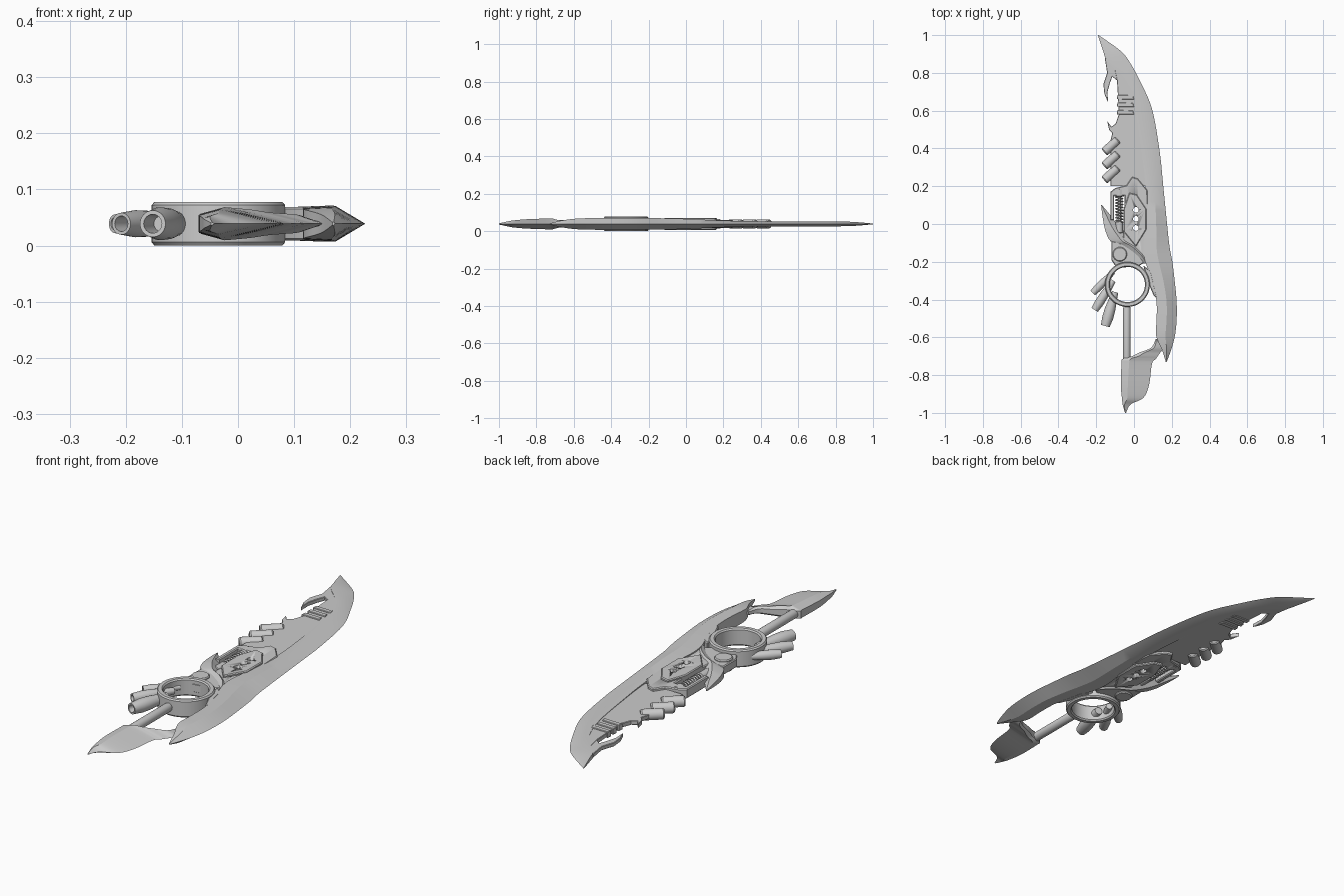
import bpy, bmesh, math
from mathutils import Vector

MID = 0.039  # height of the symmetry plane

cube = bpy.data.objects.get("Cube")
if cube:
    bpy.data.objects.remove(cube, do_unlink=True)

grey = bpy.data.materials.new("plain_grey")
grey.use_nodes = True
grey.diffuse_color = (0.6, 0.6, 0.6, 1)
grey.node_tree.nodes["Principled BSDF"].inputs["Base Color"].default_value = (0.6, 0.6, 0.6, 1)


def finish(name, bm, angle=35):
    bmesh.ops.recalc_face_normals(bm, faces=bm.faces)
    mesh = bpy.data.meshes.new(name)
    bm.to_mesh(mesh)
    bm.free()
    ob = bpy.data.objects.new(name, mesh)
    bpy.context.collection.objects.link(ob)
    mesh.materials.append(grey)
    bpy.ops.object.select_all(action='DESELECT')
    ob.select_set(True)
    bpy.context.view_layer.objects.active = ob
    bpy.ops.object.shade_smooth_by_angle(angle=math.radians(angle))
    return ob


def smooth(rows, steps=5):
    """Catmull-Rom interpolation through tuples of numbers."""
    rows = [Vector(r) for r in rows]
    out = []
    for i in range(len(rows) - 1):
        p0, p1, p2, p3 = rows[max(i - 1, 0)], rows[i], rows[i + 1], rows[min(i + 2, len(rows) - 1)]
        for s in range(steps):
            t = s / steps
            out.append(0.5 * (2 * p1 + (p2 - p0) * t + (2 * p0 - 5 * p1 + 4 * p2 - p3) * t * t
                              + (3 * p1 - p0 - 3 * p2 + p3) * t ** 3))
    return out + [rows[-1]]


def skin(bm, rings):
    """Join rings of points into a capped tube."""
    loops = [[bm.verts.new(p) for p in ring] for ring in rings]
    for a, b in zip(loops, loops[1:]):
        for i in range(len(a)):
            j = (i + 1) % len(a)
            bm.faces.new((a[i], a[j], b[j], b[i]))
    bm.faces.new(loops[0])
    bm.faces.new(loops[-1])


def edged_blade(name, stations, ridge, back):
    """Stations are (y, back x, edge x, half thickness); the edge is sharp."""
    bm = bmesh.new()
    rings = []
    for y, x0, x1, h in [tuple(s) for s in map(lambda v: v[:], smooth(stations))]:
        xr = x0 + (x1 - x0) * ridge
        rings.append([(x0, y, MID + h * back), (xr, y, MID + h), (x1, y, MID),
                      (xr, y, MID - h), (x0, y, MID - h * back)])
    skin(bm, rings)
    return finish(name, bm, 25)


def plate(name, outline, half, bevel=0.004):
    bm = bmesh.new()
    face = bm.faces.new([bm.verts.new((x, y, MID - half)) for x, y in outline])
    top = bmesh.ops.extrude_face_region(bm, geom=[face])["geom"]
    bmesh.ops.translate(bm, vec=(0, 0, 2 * half), verts=[v for v in top if isinstance(v, bmesh.types.BMVert)])
    bmesh.ops.recalc_face_normals(bm, faces=bm.faces)
    if bevel:
        rim = [e for e in bm.edges if abs(e.verts[0].co.z - e.verts[1].co.z) < 1e-6]
        bmesh.ops.bevel(bm, geom=rim, offset=bevel, segments=1, affect='EDGES', clamp_overlap=True)
    return finish(name, bm)


def turned(name, start, end, profile, sides=24):
    """Profile of (fraction along the axis, radius) turned about start-end."""
    a, b = Vector(start), Vector(end)
    turn = (b - a).to_track_quat('Z', 'Y')
    bm = bmesh.new()
    skin(bm, [[a.lerp(b, t) + turn @ Vector((r * math.cos(k * math.tau / sides), r * math.sin(k * math.tau / sides), 0))
               for k in range(sides)] for t, r in profile])
    return finish(name, bm)


def rod(name, start, end, r, sides=24):
    return turned(name, (*start, MID), (*end, MID), [(0, r * .8), (.06, r), (.94, r), (1, r * .8)], sides)


# Long curved cutting edge
edged_blade("main_blade", [
    (1.0, -.192, -.188, .002), (.92, -.165, -.075, .009), (.86, -.14, -.025, .012),
    (.76, -.05, .03, .013), (.61, .005, .095, .013), (.39, .04, .135, .014),
    (.2, .06, .155, .018), (0, .06, .175, .027), (-.12, .05, .188, .03), (-.2, .06, .203, .031),
    (-.29, .093, .214, .032), (-.4, .118, .225, .032), (-.5, .12, .226, .031),
    (-.59, .117, .217, .028), (-.665, .148, .197, .018), (-.73, .168, .173, .003)], .5, .92)

# Flat inner body: thin front half with barbs, thick rear half
plate("front_plate", [
    (-.15, .875), (-.105, .83), (-.09, .76), (-.085, .68), (-.08, .58), (-.098, .53), (-.12, .515), (-.142, .545),
    (-.132, .5), (-.115, .48), (-.125, .44), (-.125, .2), (.07, .2), (.05, .39), (.015, .61), (-.04, .76), (-.1, .85)],
    .01, .002)
body = plate("rear_plate", [
    (-.125, .17), (-.1, .19), (-.04, .205), (-.01, .25), (.02, .24), (.07, .18), (.08, 0), (.075, -.18),
    (.04, -.17), (-.06, -.09), (-.05, .0), (-.05, .15), (-.105, .15), (-.105, .02), (-.125, .02)], .022)
panel = plate("raised_panel", [
    (-.025, .165), (.015, .155), (.065, .08), (.065, -.03), (.01, -.12), (-.055, -.04), (-.055, .08)], .032)

# Three round holes through panel and body
for i in range(3):
    y = .075 - i * .048
    cutter = turned("hole_cutter_%d" % (i + 1), (.01, y, -.05), (.01, y, .13), [(0, .015), (1, .015)])
    cutter.hide_render = True
    cutter.hide_set(True)
    cutter.display_type = 'WIRE'
    for ob in (body, panel):
        cut = ob.modifiers.new("hole", 'BOOLEAN')
        cut.operation = 'DIFFERENCE'
        cut.solver = 'EXACT'
        cut.object = cutter

# Hooked barb near the tip
plate("tip_hook", [
    (-.155, .88), (-.142, .8), (-.162, .74), (-.157, .69), (-.138, .645), (-.14, .7), (-.128, .745),
    (-.115, .78), (-.09, .76), (-.085, .82)], .009, .002)

# Wrapped bands across the front plate
for i in range(3):
    y = .59 + i * .04
    plate("grip_band_%d" % (i + 1), [(-.09, y - .009), (.0, y - .011), (-.005, y + .011), (-.088, y + .013)], .014, .002)

# Slanted barrels on the back edge
for i in range(3):
    y = .41 - i * .074
    rod("side_barrel_%d" % (i + 1), (-.158, y - .03), (-.085, y + .036), .024)

# Coil spring in its slot
curve = bpy.data.curves.new("coil_spring", 'CURVE')
curve.dimensions = '3D'
curve.bevel_depth = .004
curve.bevel_resolution = 1
turns, per_turn = 9, 14
path = curve.splines.new('POLY')
path.points.add(turns * per_turn)
for k, p in enumerate(path.points):
    a = k / per_turn * math.tau
    p.co = (-.078 + .018 * math.cos(a), .01 + .14 * k / (turns * per_turn), MID + .018 * math.sin(a), 1)
curve.materials.append(grey)
bpy.context.collection.objects.link(bpy.data.objects.new("coil_spring", curve))
rod("spring_core", (-.078, -.06), (-.078, .16), .008, 12)
rod("spring_seat", (-.078, -.05), (-.078, .015), .02)
rod("spring_cap", (-.078, .145), (-.078, .185), .025)

# Crescent guard sweeping into the blade
edged_blade("crescent_guard", [
    (.1, -.174, -.17, .003), (.05, -.168, -.128, .014), (0, -.16, -.09, .022), (-.04, -.15, -.052, .028),
    (-.09, -.125, .0, .03), (-.115, -.07, .035, .03), (-.16, .0, .07, .03), (-.21, .048, .085, .028)], .5, .5)

# Neck and pivot between the guard and the ring
plate("neck", [(-.12, -.09), (-.12, -.19), (-.09, -.235), (.03, -.22), (.06, -.2), (.0, -.14), (-.06, -.1)], .02)
turned("pivot_disc", (-.075, -.16, MID - .028), (-.075, -.16, MID + .028),
       [(0, .034), (.08, .038), (.92, .038), (1, .034)], 32)
plate("ring_bracket", [(.05, -.22), (.09, -.25), (.125, -.4), (.105, -.38), (.07, -.3)], .03)

# Finger ring: closed square section turned around the centre
bm = bmesh.new()
section = [(.093, .006), (.098, 0), (.114, 0), (.119, .006), (.119, .072), (.114, .078), (.098, .078), (.093, .072)]
N = 64
loops = [[bm.verts.new((-.035 + r * math.cos(k * math.tau / N), -.32 + r * math.sin(k * math.tau / N), z))
          for r, z in section] for k in range(N)]
for k in range(N):
    a, b = loops[k], loops[(k + 1) % N]
    for i in range(len(section)):
        j = (i + 1) % len(section)
        bm.faces.new((a[i], a[j], b[j], b[i]))
finish("finger_ring", bm)

# Three flared, hollow exhaust pipes
pipes = [((-.11, -.255), (-.218, -.365), .02), ((-.11, -.3), (-.208, -.455), .023), ((-.1, -.36), (-.152, -.54), .028)]
for i, (a, b, r) in enumerate(pipes):
    turned("exhaust_pipe_%d" % (i + 1), (*a, MID), (*b, MID),
           [(0, r * .6), (.5, r), (.75, r * 1.05), (1, r * .85), (1, r * .6), (.7, r * .5)])

# Handle rod and rear blade
rod("handle_rod", (-.038, -.43), (-.038, -.75), .02)
edged_blade("pommel_blade", [
    (-1.0, -.048, -.042, .003), (-.955, -.06, -.018, .013), (-.92, -.064, .05, .019), (-.85, -.07, .08, .025),
    (-.74, -.066, .095, .029), (-.715, -.062, .115, .029), (-.7, -.01, .125, .025), (-.68, .03, .14, .02),
    (-.655, .09, .155, .016), (-.61, .115, .13, .01)], .25, .6)
